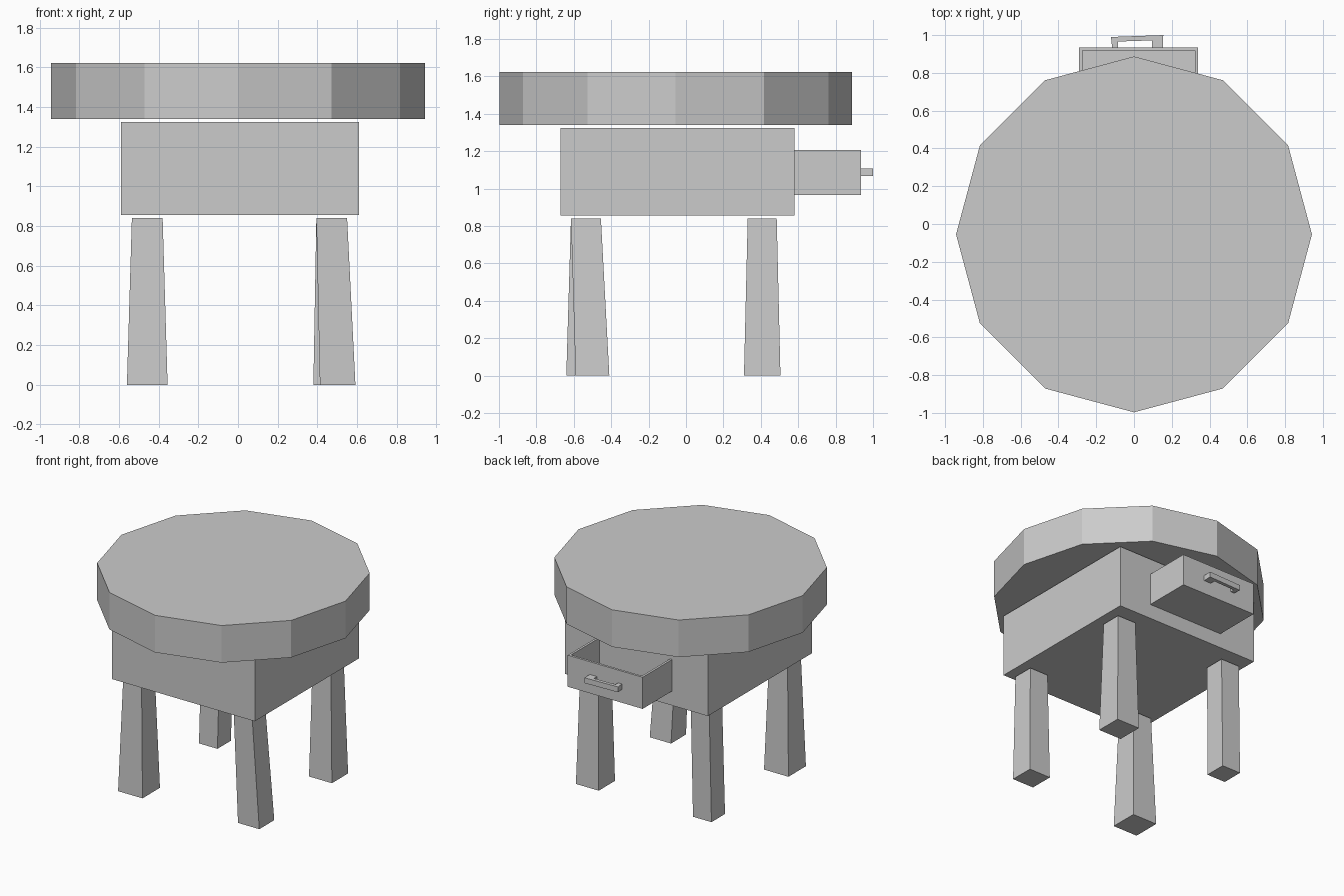
import bpy, bmesh, math

if "Cube" in bpy.data.objects:
    bpy.data.objects.remove(bpy.data.objects["Cube"])


def make_object(name, bm):
    bmesh.ops.recalc_face_normals(bm, faces=bm.faces)
    mesh = bpy.data.meshes.new(name)
    bm.to_mesh(mesh)
    bm.free()
    obj = bpy.data.objects.new(name, mesh)
    bpy.context.collection.objects.link(obj)
    return obj


def loft(name, lower, upper, z0, z1):
    """Closed solid between two outlines with equal point counts."""
    bm = bmesh.new()
    a = [bm.verts.new((x, y, z0)) for x, y in lower]
    b = [bm.verts.new((x, y, z1)) for x, y in upper]
    bm.faces.new(a[::-1])
    bm.faces.new(b)
    n = len(a)
    for i in range(n):
        j = (i + 1) % n
        bm.faces.new((a[i], a[j], b[j], b[i]))
    return make_object(name, bm)


def rect(x0, x1, y0, y1):
    return [(x0, y0), (x1, y0), (x1, y1), (x0, y1)]


# Twelve-sided top
R, CY = 0.942, -0.055
ring = [(R * math.cos(math.tau * i / 12), CY + R * math.sin(math.tau * i / 12))
        for i in range(12)]
loft("table_top", ring, ring, 1.34, 1.622)

# Cabinet body
body = rect(-0.59, 0.61, -0.67, 0.58)
loft("cabinet_body", body, body, 0.855, 1.325)

# Uneven tapered legs: (bottom rectangle, top rectangle)
left, right = (-0.535, -0.38), (0.395, 0.55)
front, back = (-0.615, -0.455), (0.33, 0.485)
legs = {
    "front_left_leg": (rect(-0.56, -0.355, -0.64, -0.43), rect(*left, *front)),
    "front_right_leg": (rect(0.413, 0.592, -0.59, -0.41), rect(*right, *front)),
    "back_left_leg": (rect(-0.55, -0.395, 0.317, 0.48), rect(*left, *back)),
    "back_right_leg": (rect(0.38, 0.572, 0.31, 0.505), rect(*right, *back)),
}
for name, (bottom, top) in legs.items():
    loft(name, bottom, top, 0, 0.84)

# Open drawer: box with its top face inset and pushed down
outline = rect(-0.29, 0.34, 0.45, 0.935)
drawer = loft("drawer", outline, outline, 0.965, 1.205)
bm = bmesh.new()
bm.from_mesh(drawer.data)
top = max(bm.faces, key=lambda f: f.calc_center_median().z)
bmesh.ops.inset_region(bm, faces=[top], thickness=0.025)
bmesh.ops.translate(bm, verts=top.verts, vec=(0, 0, 0))
inner = bmesh.ops.extrude_discrete_faces(bm, faces=[top])["faces"][0]
bmesh.ops.translate(bm, verts=inner.verts, vec=(0, 0, -0.21))
bm.to_mesh(drawer.data)
bm.free()

# Slightly crooked drawer handle
grip = [(-0.115, 0.93), (-0.122, 0.99), (0.155, 1.0), (0.153, 0.93),
        (0.095, 0.93), (0.095, 0.972), (-0.085, 0.966), (-0.085, 0.93)]
loft("drawer_handle", grip, grip, 1.067, 1.108)
